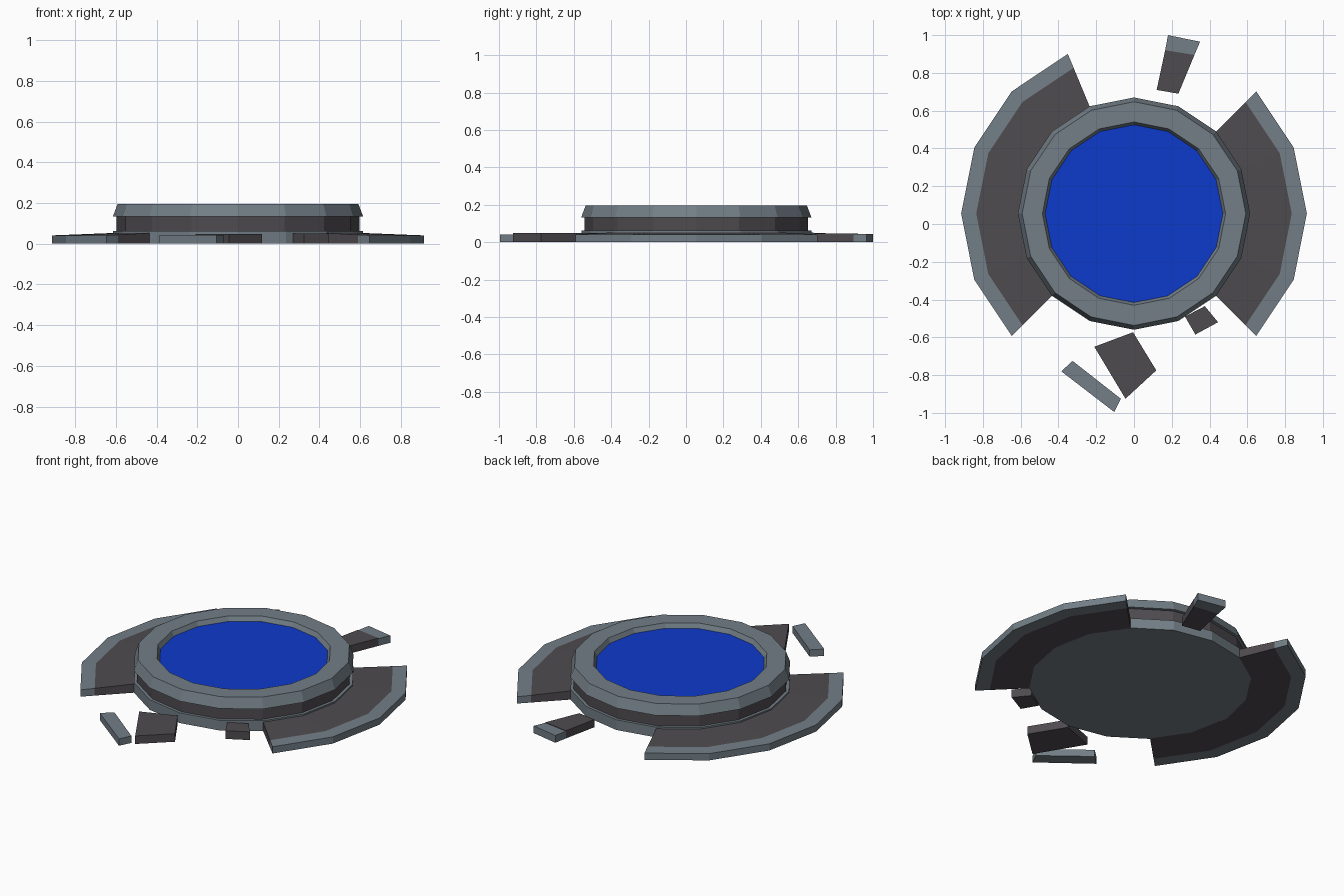
import bpy, bmesh
from math import cos, sin, tau

cube = bpy.data.objects.get("Cube")
if cube:
    bpy.data.objects.remove(cube, do_unlink=True)

SIDES = 16
CENTRE_Y = 0.055


def material(name, rgb):
    m = bpy.data.materials.new(name)
    m.use_nodes = True
    m.diffuse_color = (*rgb, 1)
    m.node_tree.nodes["Principled BSDF"].inputs["Base Color"].default_value = (*rgb, 1)
    return m


grey = material("grey stone", (0.17, 0.21, 0.24))
dark = material("dark stone", (0.078, 0.071, 0.079))
blue = material("blue water", (0.004, 0.042, 0.6))


def finish(name, bm, mat, y=0.0):
    bmesh.ops.recalc_face_normals(bm, faces=bm.faces[:])
    mesh = bpy.data.meshes.new(name)
    bm.to_mesh(mesh)
    bm.free()
    mesh.materials.append(mat)
    ob = bpy.data.objects.new(name, mesh)
    ob.location.y = y
    bpy.context.collection.objects.link(ob)
    return ob


def drum(name, radius, z0, z1, mat):
    """Solid sixteen-sided disc."""
    bm = bmesh.new()
    bmesh.ops.create_cone(bm, cap_ends=True, segments=SIDES, radius1=radius,
                          radius2=radius, depth=z1 - z0)
    bmesh.ops.translate(bm, verts=bm.verts[:], vec=(0, 0, (z0 + z1) / 2))
    return finish(name, bm, mat, CENTRE_Y)


def sweep(name, profile, mat, first=0, last=SIDES):
    """Turn a closed (radius, z) profile through the given steps of the circle."""
    bm = bmesh.new()
    full = last - first == SIDES
    rings = []
    for step in range(first, last if full else last + 1):
        a = tau * step / SIDES
        rings.append([bm.verts.new((r * cos(a), r * sin(a), z)) for r, z in profile])
    pairs = list(zip(rings, rings[1:]))
    if full:
        pairs.append((rings[-1], rings[0]))
    else:
        bm.faces.new(rings[0])
        bm.faces.new(rings[-1])
    n = len(profile)
    for a, b in pairs:
        for i in range(n):
            j = (i + 1) % n
            bm.faces.new((a[i], a[j], b[j], b[i]))
    return finish(name, bm, mat, CENTRE_Y)


def chunk(name, outline, height, mat):
    """Flat loose stone with the given plan outline."""
    bm = bmesh.new()
    low = [bm.verts.new((x, y, 0)) for x, y in outline]
    top = [bm.verts.new((x, y, height)) for x, y in outline]
    bm.faces.new(low)
    bm.faces.new(top)
    for i in range(len(outline)):
        j = (i + 1) % len(outline)
        bm.faces.new((low[i], low[j], top[j], top[i]))
    return finish(name, bm, mat)


# Basin: plinth, wall, overhanging rim and water
drum("plinth", 0.615, 0, 0.062, grey)
drum("basin_wall", 0.597, 0.062, 0.14, dark)
sweep("basin_rim", [(0.595, 0.133), (0.615, 0.133), (0.592, 0.195),
                    (0.485, 0.195), (0.47, 0.167), (0.47, 0.133)], grey)
drum("water", 0.472, 0.14, 0.168, blue)

# Curved paving on both sides, each with a pale outer border
for side, first, last in (("left", -2, 2), ("right", 5, 10)):
    sweep(side + "_paving", [(0.61, 0), (0.835, 0), (0.835, 0.044), (0.61, 0.053)],
          dark, first, last)
    sweep(side + "_paving_border", [(0.835, 0), (0.915, 0), (0.915, 0.041), (0.835, 0.044)],
          grey, first, last)

# Broken pieces of paving
chunk("back_fragment", [(0.12, 0.71), (0.235, 0.69), (0.32, 0.895), (0.165, 0.92)], 0.047, dark)
chunk("back_fragment_border", [(0.165, 0.92), (0.32, 0.895), (0.35, 0.965), (0.18, 1.0)], 0.044, grey)
chunk("front_fragment", [(-0.21, -0.65), (-0.005, -0.573), (0.118, -0.775), (-0.045, -0.925)], 0.049, dark)
chunk("front_border_fragment", [(-0.385, -0.78), (-0.325, -0.725), (-0.07, -0.925), (-0.105, -0.995)], 0.042, grey)
chunk("small_fragment", [(0.27, -0.49), (0.375, -0.435), (0.445, -0.52), (0.325, -0.585)], 0.05, dark)
